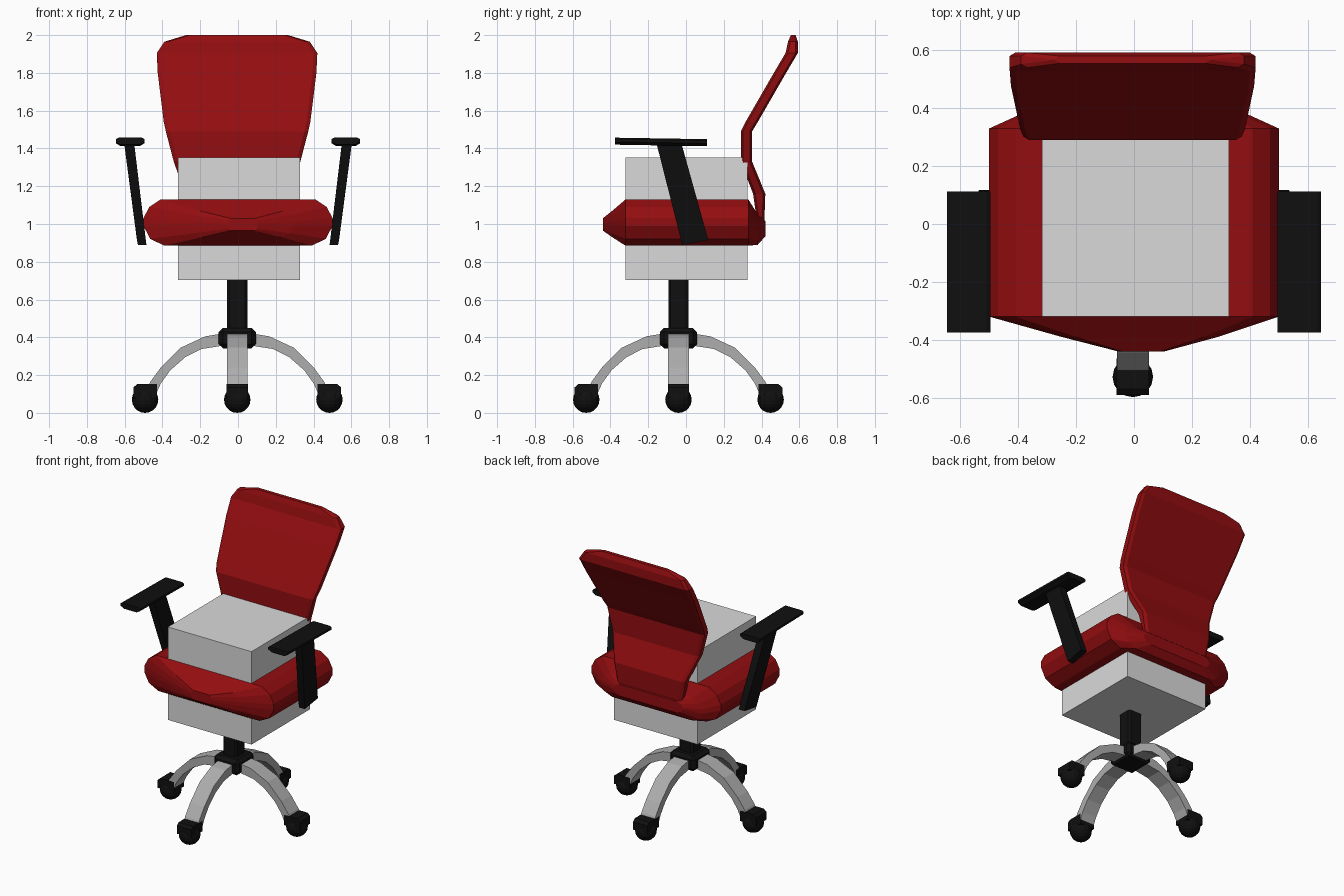
import bpy, bmesh, math
from mathutils import Matrix, Vector

if "Cube" in bpy.data.objects:
    bpy.data.objects.remove(bpy.data.objects["Cube"])


def material(name, color):
    m = bpy.data.materials.new(name)
    m.diffuse_color = (*color, 1)
    m.use_nodes = True
    m.node_tree.nodes["Principled BSDF"].inputs["Base Color"].default_value = m.diffuse_color
    return m


RED = material("red fabric", (0.29, 0.004, 0.005))
BLACK = material("black plastic", (0.005, 0.005, 0.005))
METAL = material("grey metal", (0.42, 0.42, 0.42))
PALE = material("pale grey", (0.7, 0.7, 0.7))


def finish(name, bm, mat):
    bmesh.ops.recalc_face_normals(bm, faces=bm.faces)
    me = bpy.data.meshes.new(name)
    bm.to_mesh(me)
    bm.free()
    me.materials.append(mat)
    ob = bpy.data.objects.new(name, me)
    bpy.context.collection.objects.link(ob)
    return ob


def loft(name, rings, mat, xf=Matrix()):
    """Skin a list of equal-length point rings and cap both ends."""
    bm = bmesh.new()
    vs = [[bm.verts.new(xf @ Vector(p)) for p in r] for r in rings]
    n = len(vs[0])
    for a, b in zip(vs, vs[1:]):
        for i in range(n):
            j = (i + 1) % n
            bm.faces.new((a[i], a[j], b[j], b[i]))
    bm.faces.new(vs[0])
    bm.faces.new(vs[-1])
    return finish(name, bm, mat)


def box(name, lo, hi, mat, bevel=0, xf=Matrix()):
    bm = bmesh.new()
    bmesh.ops.create_cube(bm, size=1)
    for v in bm.verts:
        v.co = [l + (h - l) * (c + 0.5) for l, h, c in zip(lo, hi, v.co)]
    if bevel:
        bmesh.ops.bevel(bm, geom=bm.edges[:], offset=bevel, segments=1, affect='EDGES')
    bm.transform(xf)
    return finish(name, bm, mat)


# seat cushion: rounded cross-section lofted front to back
half = [(0.82, 1), (0.94, 0.67), (1, 0.2), (1, -0.15), (0.93, -0.7), (0.78, -1)]
section = half + [(-u, v) for u, v in reversed(half)]
rows = [(-0.44, 0.025, 0.08, 0.965, 1.03), (-0.39, 0.02, 0.27, 0.93, 1.07),
        (-0.32, 0, 0.5, 0.885, 1.13), (0.33, 0, 0.5, 0.885, 1.13),
        (0.38, 0, 0.39, 0.89, 1.05), (0.42, 0, 0.27, 0.935, 1.015)]
loft("seat", [[(cx + hx * u, y, (z0 + z1) / 2 + (z1 - z0) / 2 * v) for u, v in section]
              for y, cx, hx, z0, z1 in rows], RED)

# backrest: bent thin slab, rows of (z, front y, back y, half width)
rows = [(1.02, 0.375, 0.415, 0.25), (1.16, 0.355, 0.42, 0.275), (1.33, 0.29, 0.35, 0.335),
        (1.49, 0.29, 0.35, 0.377), (1.54, 0.315, 0.38, 0.388), (1.8, 0.465, 0.53, 0.42),
        (1.905, 0.527, 0.592, 0.425), (1.965, 0.54, 0.592, 0.385), (2.0, 0.555, 0.58, 0.27)]
loft("backrest", [[(-w - 0.005, f + 0.012, z), (-w + 0.015, f, z), (w - 0.025, f, z),
                   (w - 0.005, f + 0.012, z), (w - 0.005, b - 0.012, z), (w - 0.025, b, z),
                   (-w + 0.015, b, z), (-w - 0.005, b - 0.012, z)]
                  for z, f, b, w in rows], RED)

# pale block through the seat
box("centre_block", (-0.318, -0.32, 0.703), (0.328, 0.326, 1.352), PALE)

# armrests
pad = [(-0.062, 1.457), (0.062, 1.457), (0.075, 1.45), (0.075, 1.435), (0.05, 1.42),
       (-0.05, 1.42), (-0.075, 1.435), (-0.075, 1.45)]
for side, s in (("left", -1), ("right", 1)):
    loft(side + "_arm_pad", [[(s * 0.571 + x, y, z + dz) for x, z in pad]
                             for y, dz in ((-0.375, 0), (0.112, -0.008))], BLACK)
    loft(side + "_arm_post", [
        [(s * 0.485, -0.02, 0.89), (s * 0.53, -0.02, 0.89),
         (s * 0.535, 0.118, 0.915), (s * 0.49, 0.118, 0.915)],
        [(s * 0.55, -0.157, 1.43), (s * 0.603, -0.157, 1.43),
         (s * 0.603, -0.025, 1.43), (s * 0.55, -0.025, 1.43)]], BLACK)

# central column and hub
BASE = Matrix.Translation((-0.004, -0.04, 0))
box("column", (-0.053, -0.053, 0.4), (0.053, 0.053, 0.72), BLACK, 0.012, BASE)
box("hub", (-0.098, -0.098, 0.342), (0.098, 0.098, 0.45), BLACK, 0.022, BASE)

# four curved legs, each with a caster cap and ball
top = [(0.05, 0.425), (0.17, 0.405), (0.3, 0.345), (0.405, 0.24), (0.46, 0.165), (0.485, 0.11)]
low = [(0.05, 0.36), (0.19, 0.338), (0.275, 0.295), (0.355, 0.225), (0.405, 0.155), (0.425, 0.11)]
for i in range(4):
    xf = BASE @ Matrix.Rotation(i * math.pi / 2, 4, 'Z')
    loft(f"leg_{i + 1}", [[(r, -0.055, z), (r, 0.055, z), (q, 0.055, h), (q, -0.055, h)]
                          for (r, z), (q, h) in zip(top, low)], METAL, xf)
    loft(f"caster_cap_{i + 1}", [[(0.425, y, 0.08), (0.425, y, 0.152), (0.53, y, 0.152),
                                  (0.55, y, 0.135), (0.55, y, 0.08)]
                                 for y in (-0.056, 0.056)], BLACK, xf)
    bm = bmesh.new()
    bmesh.ops.create_uvsphere(bm, u_segments=16, v_segments=10, radius=0.07)
    bm.transform(xf @ Matrix.Translation((0.488, 0, 0.07)))
    finish(f"caster_ball_{i + 1}", bm, BLACK)
